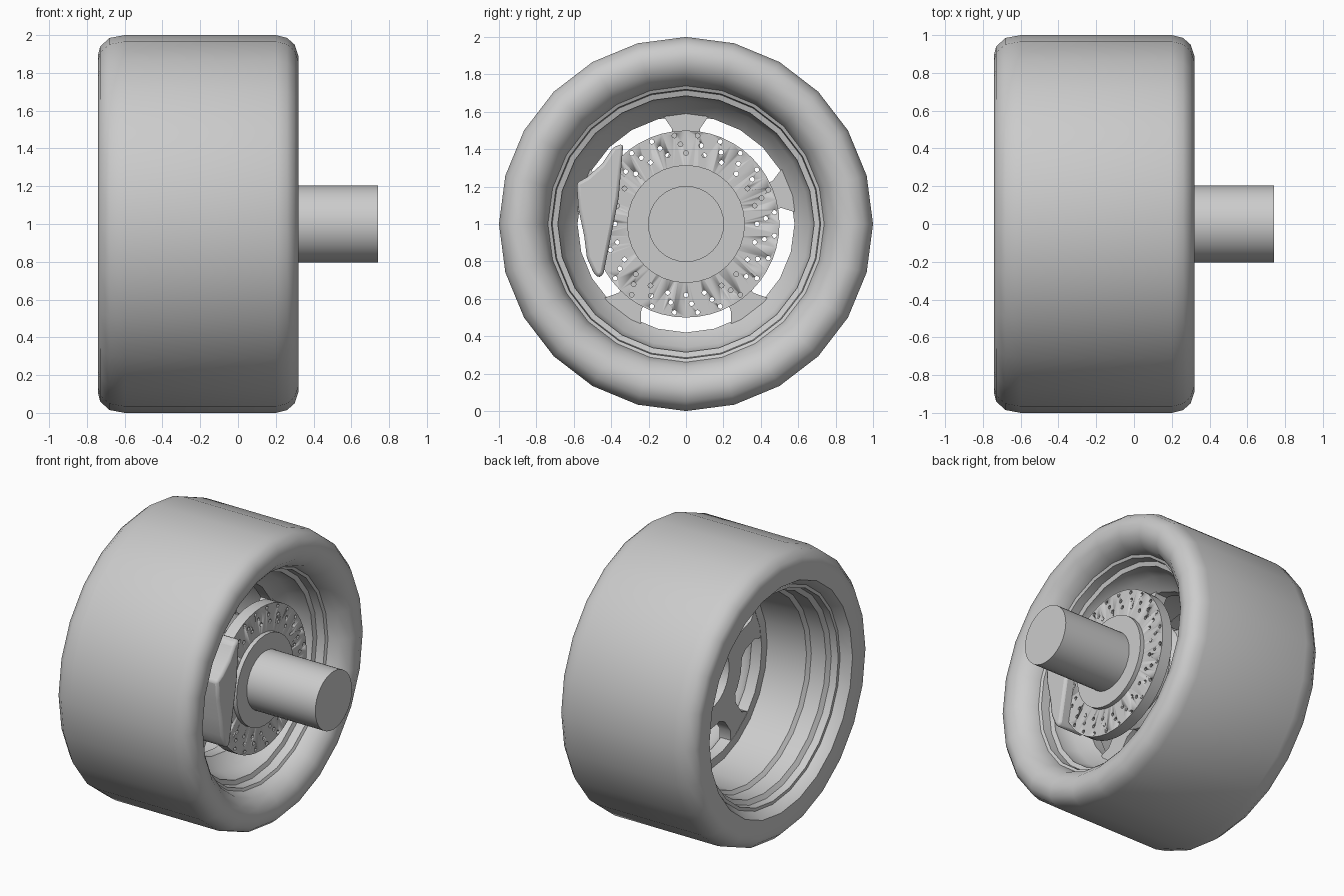
import bpy, bmesh, math
from mathutils import Matrix

if "Cube" in bpy.data.objects:
    bpy.data.objects.remove(bpy.data.objects["Cube"], do_unlink=True)

AXIS_Z = 1.0  # height of the wheel axis

grey = bpy.data.materials.new("plain_grey")
grey.use_nodes = True
grey.diffuse_color = (0.6, 0.6, 0.6, 1)
grey.node_tree.nodes["Principled BSDF"].inputs["Base Color"].default_value = (0.6, 0.6, 0.6, 1)


def finish(name, bm, angle=35):
    """Turn a bmesh into a named, shaded object."""
    bmesh.ops.recalc_face_normals(bm, faces=bm.faces)
    mesh = bpy.data.meshes.new(name)
    bm.to_mesh(mesh)
    bm.free()
    mesh.materials.append(grey)
    obj = bpy.data.objects.new(name, mesh)
    bpy.context.collection.objects.link(obj)
    bpy.ops.object.select_all(action="DESELECT")
    obj.select_set(True)
    bpy.context.view_layer.objects.active = obj
    bpy.ops.object.shade_smooth_by_angle(angle=math.radians(angle))
    return obj


def revolve(name, profile, sides=24, angle=35):
    """Spin a closed (x, radius) loop around the wheel axis."""
    bm = bmesh.new()
    rings = []
    for i in range(sides):
        a = math.tau * i / sides
        rings.append([bm.verts.new((x, r * math.cos(a), AXIS_Z + r * math.sin(a)))
                      for x, r in profile])
    n = len(profile)
    for i in range(sides):
        a, b = rings[i], rings[(i + 1) % sides]
        for j in range(n):
            k = (j + 1) % n
            bm.faces.new((a[j], a[k], b[k], b[j]))
    return finish(name, bm, angle)


def add_prism(bm, outline, x0, x1):
    """Extrude a (y, z) outline along x."""
    face = bm.faces.new([bm.verts.new((x0, y, z)) for y, z in outline])
    out = bmesh.ops.extrude_face_region(bm, geom=[face])
    verts = [v for v in out["geom"] if isinstance(v, bmesh.types.BMVert)]
    bmesh.ops.translate(bm, vec=(x1 - x0, 0, 0), verts=verts)


def add_cylinder(bm, x0, x1, radius, sides, y=0, z=AXIS_Z):
    place = Matrix.Translation(((x0 + x1) / 2, y, z)) @ Matrix.Rotation(math.pi / 2, 4, "Y")
    bmesh.ops.create_cone(bm, cap_ends=True, segments=sides, radius1=radius,
                          radius2=radius, depth=x1 - x0, matrix=place)


# Tyre: flat outer sidewall, rounded inner sidewall
revolve("tyre", [
    (-0.66, 0.74), (-0.735, 0.79), (-0.74, 0.90), (-0.73, 0.94), (-0.68, 0.985),
    (-0.60, 1.0), (0.20, 1.0), (0.26, 0.985), (0.30, 0.95), (0.32, 0.89),
    (0.30, 0.82), (0.25, 0.765), (0.17, 0.735)], angle=50)

# Rim barrel with stepped lips on both ends
revolve("rim_barrel", [
    (-0.67, 0.75), (-0.67, 0.725), (-0.62, 0.72), (-0.60, 0.69), (-0.49, 0.685),
    (-0.47, 0.66), (-0.18, 0.64), (-0.18, 0.58), (-0.10, 0.58), (-0.02, 0.66),
    (0.08, 0.685), (0.10, 0.685), (0.11, 0.715), (0.17, 0.72), (0.18, 0.74)])

# Hub ring with an open centre bore
revolve("wheel_hub", [(-0.18, 0.22), (-0.18, 0.36), (-0.09, 0.36), (-0.04, 0.30), (-0.04, 0.22)])

# Five spokes, flared where they meet the hub and the barrel
side = [(0.26, 0.13), (0.34, 0.11), (0.40, 0.075), (0.51, 0.075), (0.56, 0.11), (0.61, 0.14)]
outline = side + [(r, -w) for r, w in reversed(side)]
bm = bmesh.new()
for i in range(5):
    a = math.pi / 2 + math.tau * i / 5
    c, s = math.cos(a), math.sin(a)
    add_prism(bm, [(r * c - w * s, AXIS_Z + r * s + w * c) for r, w in outline], -0.178, -0.09)
finish("spokes", bm)

# Brake disc, drilled with swept rows of three holes
disc = revolve("brake_disc", [(0.10, 0.25), (0.10, 0.50), (0.18, 0.50), (0.18, 0.25)], 48)
bm = bmesh.new()
for i in range(24):
    for radius, lead in ((0.38, 0), (0.427, 4), (0.477, 7.5)):
        a = math.radians(15 * i + lead)
        add_cylinder(bm, 0.05, 0.25, 0.013, 8,
                     radius * math.cos(a), AXIS_Z + radius * math.sin(a))
drill = finish("disc_drill", bm)
drill.hide_render = True
cut = disc.modifiers.new("holes", "BOOLEAN")
cut.operation = "DIFFERENCE"
cut.solver = "EXACT"
cut.object = drill
bpy.context.view_layer.objects.active = disc
bpy.ops.object.modifier_apply(modifier=cut.name)
bpy.data.objects.remove(drill, do_unlink=True)

# Disc hat and axle
bm = bmesh.new()
add_cylinder(bm, -0.04, 0.21, 0.315, 32)
finish("disc_hat", bm)
bm = bmesh.new()
add_cylinder(bm, 0.0, 0.74, 0.203, 32)
finish("axle", bm)

# Brake caliper straddling the disc
bm = bmesh.new()
add_prism(bm, [
    (-0.335, 1.43), (-0.39, 1.41), (-0.45, 1.32), (-0.53, 1.25), (-0.585, 1.22),
    (-0.575, 1.08), (-0.545, 0.94), (-0.53, 0.82), (-0.49, 0.73), (-0.46, 0.71),
    (-0.44, 0.74), (-0.36, 1.14)], 0.04, 0.25)
caliper = finish("brake_caliper", bm)
bevel = caliper.modifiers.new("soft_edges", "BEVEL")
bevel.width = 0.02
bevel.segments = 2
